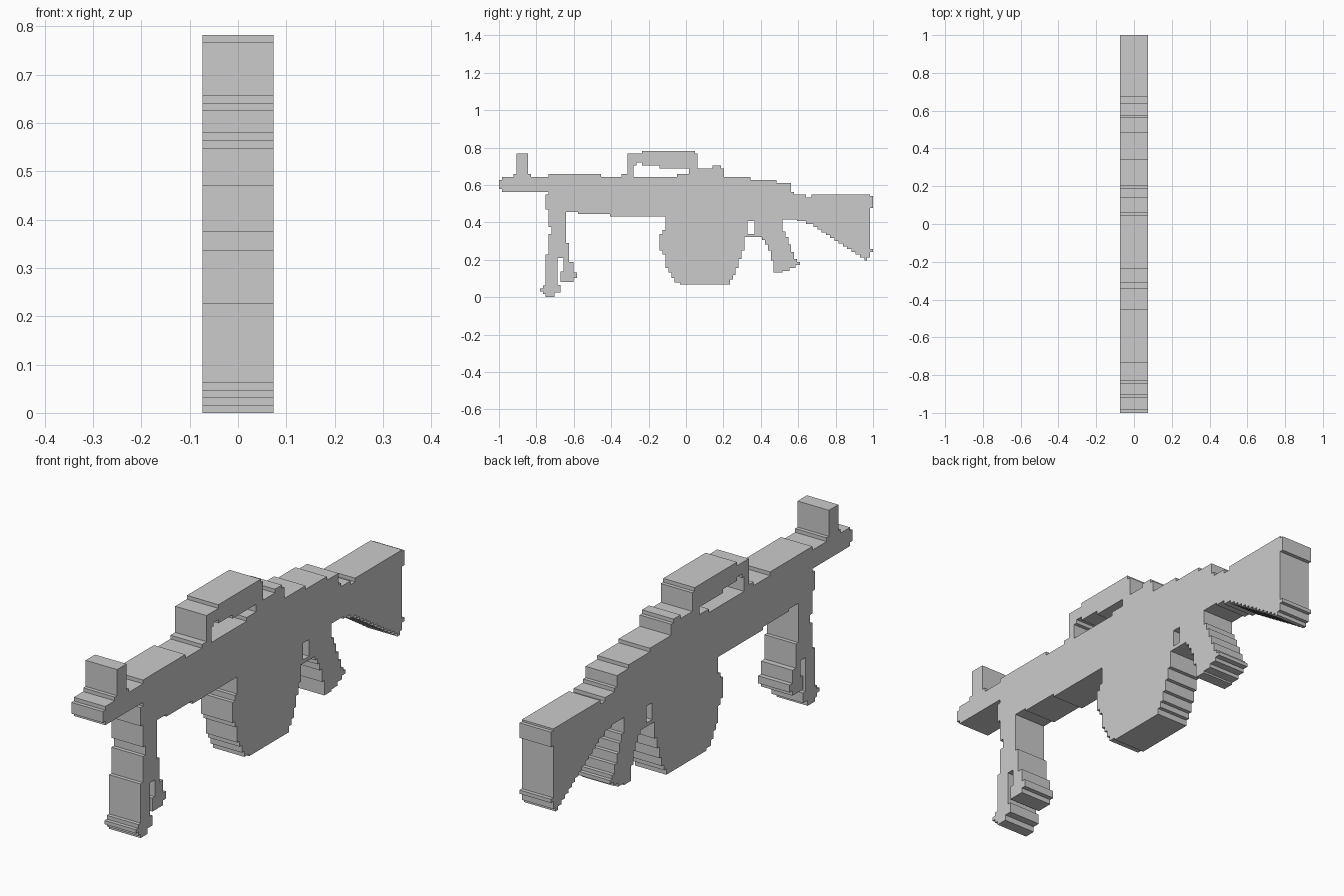
import bpy

if "Cube" in bpy.data.objects:
    bpy.data.objects.remove(bpy.data.objects["Cube"])

HALF = 0.073             # half thickness in x
CY, CZ = 1 / 64, 0.01565  # size of one stair cell


def outline(runs):
    """Each (y, z) starts a level run that ends at the next y, then steps to the next z."""
    pts = []
    for i, (y, z) in enumerate(runs):
        for p in ((y, z), (runs[(i + 1) % len(runs)][0], z)):
            if not pts or pts[-1] != p:
                pts.append(p)
    return pts[:-1] if pts[0] == pts[-1] else pts


def inside(p, poly):
    hit = False
    for (ay, az), (by, bz) in zip(poly, poly[1:] + poly[:1]):
        if (az > p[1]) != (bz > p[1]) and p[0] < ay + (p[1] - az) * (by - ay) / (bz - az):
            hit = not hit
    return hit


def build(name, pts, others):
    n = len(pts)
    verts = [(x, y * CY, z * CZ) for x in (-HALF, HALF) for y, z in pts]
    faces = [list(range(n)), list(range(2 * n - 1, n - 1, -1))]
    for i in range(n):
        j = (i + 1) % n
        (ay, az), (by, bz) = pts[i], pts[j]
        length = abs(by - ay) + abs(bz - az)
        # point just outside the wall; skip walls hidden by a neighbouring part
        q = ((ay + by) / 2 - (bz - az) / length * 0.02,
             (az + bz) / 2 + (by - ay) / length * 0.02)
        if not any(inside(q, o) for o in others):
            faces.append([i, i + n, j + n, j])
    mesh = bpy.data.meshes.new(name)
    mesh.from_pydata(verts, [], faces)
    mesh.update()
    bpy.context.collection.objects.link(bpy.data.objects.new(name, mesh))


runs = {}

# Barrel with muzzle step and stepped underside
runs["barrel"] = [
    (-64, 40), (-63, 41), (-59, 41), (-53, 41), (-47, 42), (-29, 41),
    (-22, 27.6), (-26, 28.4), (-37, 29), (-41, 29), (-47, 30), (-48, 35),
    (-47, 36), (-63, 37)]

# Front sight post
runs["front_sight"] = [(-59, 42), (-58, 49), (-54, 42), (-53, 41)]

# Main receiver block
runs["receiver"] = [
    (-22, 42), (-20, 41), (-18, 41), (-3, 42), (1, 42), (13, 41), (22, 40),
    (31, 39), (36, 36), (37, 35), (37, 26.6), (33, 26), (23.5, 26), (21, 26),
    (20, 27.6), (-7, 27.6), (-22, 41)]

# Carry handle with the rear sight bump
runs["carry_handle"] = [
    (-20, 49), (-15, 50), (3, 49), (4, 44), (9, 45), (12, 44), (13, 42),
    (1, 44), (-9, 45), (-15, 46), (-17, 45), (-18, 41)]

# Drum magazine
runs["drum"] = [
    (-7, 27.6), (20, 26), (21, 21.5), (21, 20.5), (20, 16), (19, 13), (18, 10),
    (17, 7.5), (16, 6), (15, 4.4), (-2, 5), (-4, 6.5), (-5, 8.5), (-6, 10),
    (-7, 14.5), (-8, 16), (-9, 21.5), (-8, 23)]

# Slanted grip and trigger guard
runs["grip"] = [
    (23.5, 26), (33, 22.5), (34, 20.5), (35, 18), (36, 15.5), (37, 13), (38, 12),
    (39, 11), (37.5, 10), (35.5, 9), (33, 8.5), (30, 12.5), (29, 16), (28, 18),
    (27, 19.5), (26, 20.5), (21, 21.5)]

# Shoulder stock with a regular staircase underneath
runs["stock"] = [
    (37, 35), (41, 34), (43, 35), (63, 34.5), (64, 30.5), (63, 16.5), (64, 15.5),
    (63, 13.5), (62, 12.5), (61, 13.5)]
runs["stock"] += [(59.5 - 1.45 * i, 14.5 + 0.95 * i) for i in range(12)]
runs["stock"] += [(41, 26), (38, 26.6)]

# Two-legged front support
runs["bipod"] = [
    (-47, 29), (-41, 18.5), (-40, 12), (-38.5, 8.5), (-37.3, 6.5), (-38.5, 5.2),
    (-43, 8.8), (-42, 13.3), (-44, 4.2), (-43, 1.5), (-45, 0), (-48, 1),
    (-49, 2), (-50, 3), (-49, 4), (-48, 14.5), (-47, 21.5), (-46, 24)]

shapes = {name: outline(r) for name, r in runs.items()}
for name, pts in shapes.items():
    build(name, pts, [o for k, o in shapes.items() if k != name])
